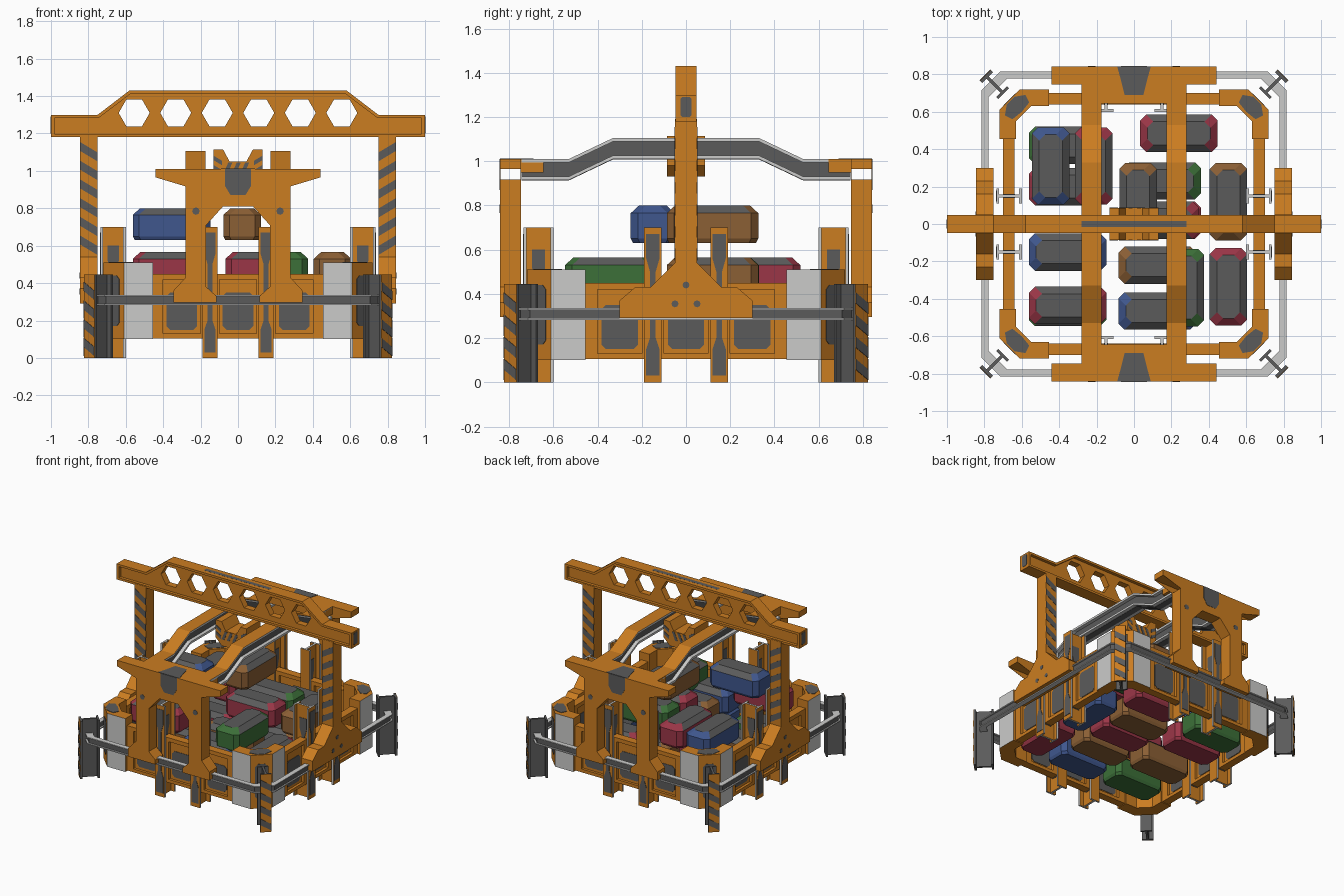
import bpy, bmesh, math
from mathutils import Matrix, Vector

if "Cube" in bpy.data.objects:
    bpy.data.objects.remove(bpy.data.objects["Cube"], do_unlink=True)


def material(name, rgb):
    m = bpy.data.materials.new(name)
    m.use_nodes = True
    m.diffuse_color = (*rgb, 1)
    m.node_tree.nodes["Principled BSDF"].inputs["Base Color"].default_value = (*rgb, 1)
    return m


ORANGE = material("orange paint", (0.6, 0.205, 0.015))
DARK = material("dark steel", (0.105, 0.105, 0.105))
LIGHT = material("light steel", (0.6, 0.6, 0.59))
RED = material("red crate", (0.33, 0.037, 0.064))
BLUE = material("blue crate", (0.05, 0.095, 0.27))
GREEN = material("green crate", (0.045, 0.16, 0.04))
BROWN = material("brown crate", (0.26, 0.115, 0.035))
QUARTERS = [k * math.pi / 2 for k in range(4)]
HALVES = (0, math.pi)


def finish(name, bm, mats):
    mesh = bpy.data.meshes.new(name)
    bm.to_mesh(mesh)
    bm.free()
    for m in mats:
        mesh.materials.append(m)
    obj = bpy.data.objects.new(name, mesh)
    bpy.context.scene.collection.objects.link(obj)


def prism(name, loops, axis, lo, hi, mats, rule=None, rot=0):
    """Extrude outlines (inner loops become holes) along an axis, then turn about z."""
    place = {"x": lambda p: (lo, p[0], p[1]), "y": lambda p: (p[0], lo, p[1]),
             "z": lambda p: (p[0], p[1], lo)}[axis]
    direction = Vector([float(axis == a) for a in "xyz"])
    bm = bmesh.new()
    for loop in loops:
        vs = [bm.verts.new(place(p)) for p in loop]
        for a, b in zip(vs, vs[1:] + vs[:1]):
            bm.edges.new((a, b))
    bmesh.ops.triangle_fill(bm, use_beauty=True, edges=bm.edges[:], normal=direction)
    out = bmesh.ops.extrude_face_region(bm, geom=bm.faces[:])
    moved = [g for g in out["geom"] if isinstance(g, bmesh.types.BMVert)]
    bmesh.ops.translate(bm, verts=moved, vec=direction * (hi - lo))
    bmesh.ops.recalc_face_normals(bm, faces=bm.faces[:])
    bm.normal_update()
    if rule:
        for f in bm.faces:
            f.material_index = rule(f)
    bm.transform(Matrix.Rotation(rot, 4, "Z"))
    finish(name, bm, mats)


def rect(x0, x1, y0, y1):
    return [(x0, y0), (x1, y0), (x1, y1), (x0, y1)]


def chamfered(x0, x1, y0, y1, c):
    return [(x0 + c, y0), (x1 - c, y0), (x1, y0 + c), (x1, y1 - c),
            (x1 - c, y1), (x0 + c, y1), (x0, y1 - c), (x0, y0 + c)]


def ngon(cx, cy, r, n=6):
    return [(cx + r * math.cos(k * math.tau / n), cy + r * math.sin(k * math.tau / n)) for k in range(n)]


def mirrored(half, centre=0):
    return [(centre + x, z) for x, z in half] + [(centre - x, z) for x, z in reversed(half)]


def stripes(x0, x1, z0, z1, pitch=0.1):
    rise, thick = (x1 - x0) * 0.6, pitch * 0.48
    count = int((z1 - z0 - rise) / pitch + 0.5)
    zs = [z0 + k * pitch for k in range(count)]
    return [[(x0, z), (x1, z + rise), (x1, z + rise + thick), (x0, z + thick)] for z in zs]


def i_section(cx, y0, y1, w=0.04, t=0.014, web=0.008):
    right = [(w, y0), (w, y0 + t), (web, y0 + t), (web, y1 - t), (w, y1 - t), (w, y1)]
    return mirrored(right, cx)


# Overhead beam: thin pierced web inside a wide rim
outline = mirrored([(1, 1.18), (1, 1.3), (0.75, 1.3), (0.58, 1.43)])
inner = mirrored([(0.98, 1.197), (0.98, 1.283), (0.745, 1.283), (0.573, 1.413)])
hexes = [ngon(-0.555 + 0.222 * k, 1.31, 0.083) for k in range(6)]
prism("overhead_beam_rim", [outline, inner], "y", -0.048, 0.048, [ORANGE])
prism("overhead_beam_web", [inner] + hexes, "y", -0.025, 0.025, [ORANGE])
prism("overhead_beam_wear", [rect(-0.28, 0.28, -0.015, 0.015)], "z", 1.43, 1.4306, [DARK])

# Side posts with splayed feet
foot = mirrored([(0.3, 0.29), (0.3, 0.37), (0.23, 0.43), (0.16, 0.43), (0.05, 0.54), (0.05, 1.19)])
for r in HALVES:
    prism("overhead_beam_end_patch", [chamfered(-0.025, 0.025, 1.2, 1.29, 0.008)], "x", 1, 1.002, [DARK], rot=r)
    prism("side_post", [foot], "x", 0.75, 0.845, [ORANGE], rot=r)
    bolts = [ngon(0, 0.44, 0.016, 8), ngon(-0.05, 0.355, 0.016, 8), ngon(0.05, 0.355, 0.016, 8)]
    prism("post_bolts", bolts, "x", 0.845, 0.847, [DARK], rot=r)
    for y in (-0.052, 0.05):
        prism("post_stripes", stripes(0.75, 0.845, 0.55, 1.17), "y", y, y + 0.002, [DARK], rot=r)

# Front and back gantries: solid legs, a thin skin at the flare and a flat cap
legs = mirrored([(0.08, 0.81), (0.17, 0.71), (0.17, 0.38), (0.115, 0.33), (0.115, 0.295),
                 (0.345, 0.295), (0.345, 0.36), (0.28, 0.43), (0.28, 0.917)])
flare = mirrored([(0.28, 0.917), (0.44, 0.965)])
for r in HALVES:
    prism("gantry_legs", [legs], "y", 0.747, 0.842, [ORANGE], rot=r)
    for y in (0.747, 0.84):
        prism("gantry_flare", [flare], "y", y, y + 0.002, [ORANGE], rot=r)
    prism("gantry_cap", [rect(-0.44, 0.44, 0.747, 0.842)], "z", 0.965, 1.01, [ORANGE], rot=r)
    prism("gantry_shelf", [rect(-0.28, 0.28, 0.645, 0.747)], "z", 0.95, 1.01, [ORANGE], rot=r)
    prism("gantry_face_patch", [mirrored([(0.04, 0.87), (0.07, 0.92), (0.07, 1.01)])],
          "y", 0.842, 0.844, [DARK], rot=r)
    prism("gantry_top_patch", [mirrored([(0.05, 0.69), (0.07, 0.77), (0.09, 0.842)])],
          "z", 1.01, 1.013, [DARK], rot=r)
    prism("gantry_bolts", [ngon(s * 0.225, 0.785, 0.02, 8) for s in (-1, 1)], "y", 0.842, 0.844, [DARK], rot=r)


# Arched runway beams
def arch(lo, hi):
    right = [(0.33, 1.01), (0.53, 0.915), (0.745, 0.915)]
    path = [(-y, z) for y, z in reversed(right)] + right
    return [(y, z + lo) for y, z in path] + [(y, z + hi) for y, z in reversed(path)]


for s in (-0.227, 0.227):
    prism("runway_web", [arch(0.016, 0.079)], "x", s - 0.025, s + 0.025, [DARK])
    prism("runway_lower_flange", [arch(0, 0.016)], "x", s - 0.053, s + 0.053, [LIGHT])
    prism("runway_underside_track", [arch(-0.002, 0)], "x", s - 0.025, s + 0.025, [DARK])
    prism("runway_upper_flange", [arch(0.079, 0.095)], "x", s - 0.053, s + 0.053, [LIGHT, ORANGE],
          lambda f: int(f.normal.z > 0.5))

# Central striped cradle
cradle = mirrored([(0.08, 0.93), (0.13, 0.98), (0.13, 1.115), (0.08, 1.115), (0.045, 1.05)])
prism("cradle", [cradle], "y", -0.085, 0.085, [ORANGE])
bands = [[(x, 0.98), (x + 0.022, 0.98), (x + 0.05, 1.045), (x + 0.028, 1.045)] for x in (-0.08, -0.035, 0.01)]
for y in (-0.087, 0.085):
    prism("cradle_bands", bands, "y", y, y + 0.002, [DARK])
    for s in (-1, 1):
        marks = [[(s * x, z) for x, z in m] for m in stripes(0.085, 0.13, 0.98, 1.12, 0.05)]
        prism("cradle_stripes", marks, "y", y, y + 0.002, [DARK])


# Basket walls, corners, uprights and guard posts, repeated on four sides
def upright_colour(f):
    if abs(f.normal.z) > 0.5:
        return 1
    xs, ys = [v.co.x for v in f.verts], [v.co.y for v in f.verts]
    return int(math.hypot(max(xs) - min(xs), max(ys) - min(ys)) < 0.02)


def corner_colour(f):
    n = f.normal
    return int(max(abs(n.x), abs(n.y)) > 0.9 and n.x + n.y > 0)


panels = [(-0.4, -0.2), (-0.1, 0.1), (0.2, 0.4)]
bracket = [(0.455, 0.72), (0.61, 0.72), (0.72, 0.61), (0.72, 0.455),
           (0.63, 0.455), (0.63, 0.55), (0.55, 0.63), (0.455, 0.63)]
top_patch = [(0.56, 0.65), (0.58, 0.69), (0.64, 0.68), (0.68, 0.64), (0.69, 0.58), (0.65, 0.56), (0.6, 0.6)]
face_wear = [(0.03, 0.03), (0.03, 0.15), (0.013, 0.2), (0.013, 0.5), (0.03, 0.56), (0.03, 0.67)]
web_wear = [(0.03, 0.1), (0.03, 0.2), (0.013, 0.26), (0.013, 0.46), (0.03, 0.52), (0.03, 0.6)]
for r in QUARTERS:
    prism("wall_frame", [rect(-0.46, 0.46, 0.105, 0.45)] + [rect(a, b, 0.13, 0.42) for a, b in panels],
          "y", 0.64, 0.7, [ORANGE], rot=r)
    prism("wall_panel", [rect(-0.45, 0.45, 0.12, 0.44)], "y", 0.66, 0.68, [ORANGE], rot=r)
    for y in (0.657, 0.68):
        prism("wall_patches", [chamfered(a + 0.018, b - 0.018, 0.15, 0.35, 0.02) for a, b in panels],
              "y", y, y + 0.003, [DARK], rot=r)
    prism("corner_bracket", [bracket], "z", 0.1, 0.51, [ORANGE, LIGHT], corner_colour, rot=r)
    prism("corner_top_patch", [top_patch], "z", 0.51, 0.513, [DARK], rot=r)
    prism("corner_face_patch", [chamfered(-0.045, 0.045, 0.17, 0.44, 0.02)],
          "y", 0.94, 0.943, [DARK], rot=r + math.pi / 4)
    for s in (-0.15, 0.15):
        prism("upright", [i_section(s, 0.6, 0.735)], "z", 0, 0.7, [ORANGE, LIGHT], upright_colour, rot=r)
        prism("upright_wear", [mirrored(face_wear, s)], "y", 0.735, 0.738, [DARK], rot=r)
        for x in (s - 0.011, s + 0.008):
            prism("upright_web_wear", [mirrored(web_wear, 0.667)], "x", x, x + 0.003, [DARK], rot=r)
    d = r + math.pi / 4
    prism("guard_post", [i_section(0, 0.986, 1.121)], "z", 0, 0.445, [DARK], rot=d)
    prism("guard_plate", [rect(-0.04, 0.04, 0, 0.445)], "y", 1.121, 1.124, [ORANGE], rot=d)
    prism("guard_stripes", stripes(-0.04, 0.04, 0.01, 0.44), "y", 1.124, 1.127, [DARK], rot=d)


# Guard rail ring
def ring(outer, hole):
    return [chamfered(-q, q, -q, q, 0.1) for q in (outer, hole)]


prism("rail_core", ring(0.805, 0.79), "z", 0.288, 0.33, [DARK])
for z in (0.282, 0.328):
    prism("rail_flange", ring(0.815, 0.778), "z", z, z + 0.008, [LIGHT])


# Crates: chamfered boxes with a dark lid and coloured sides and ends
def crate(x, y, z, colour, along_y=False):
    bm = bmesh.new()
    rings = []
    for h, inset in ((0, 0.01), (0.02, 0), (0.135, 0), (0.17, 0.038)):
        plan = chamfered(-0.207 + inset, 0.207 - inset, -0.1 + inset, 0.1 - inset, 0.032)
        rings.append([bm.verts.new((*p, h)) for p in plan])
    for lower, upper in zip(rings, rings[1:]):
        for k in range(8):
            n = (k + 1) % 8
            bm.faces.new((lower[k], lower[n], upper[n], upper[k]))
    bm.faces.new(rings[0][::-1])
    bm.faces.new(rings[-1])
    bm.normal_update()
    for f in bm.faces:
        f.material_index = int(f.normal.z > 0.3 and abs(f.normal.x) < 0.3)
    bm.transform(Matrix.Translation((x, y, z)) @ Matrix.Rotation(math.pi / 2 * along_y, 4, "Z"))
    finish("crate", bm, [colour, DARK])


# Bottom layer
for x, y, colour in ((-0.355, -0.15, BROWN), (-0.355, -0.445, GREEN), (-0.355, 0.2, RED), (-0.355, 0.42, GREEN),
                     (0.24, 0.485, RED), (0.15, 0.23, BROWN), (0.15, 0.02, RED),
                     (0.125, -0.22, BROWN), (0.125, -0.465, BLUE)):
    crate(x, y, 0.11, colour)
crate(0.505, 0.12, 0.11, BLUE, True)
crate(0.505, -0.335, 0.11, RED, True)
# Middle layer
for x, y, colour in ((0.125, -0.22, BROWN), (0.125, -0.465, BLUE), (0.24, 0.485, RED)):
    crate(x, y, 0.26, colour)
crate(0.505, -0.335, 0.26, RED, True)
# Upper layer
for x, y, colour in ((-0.355, -0.435, RED), (0.15, 0.23, GREEN), (0.14, 0.02, RED)):
    crate(x, y, 0.395, colour)
for x, y, colour in ((-0.445, 0.31, BLUE), (-0.215, 0.31, RED), (0.505, 0.12, BROWN), (0.275, -0.34, GREEN)):
    crate(x, y, 0.395, colour, True)
# Top layer
crate(-0.355, -0.15, 0.63, BLUE)
crate(0.022, 0.12, 0.63, BROWN, True)
